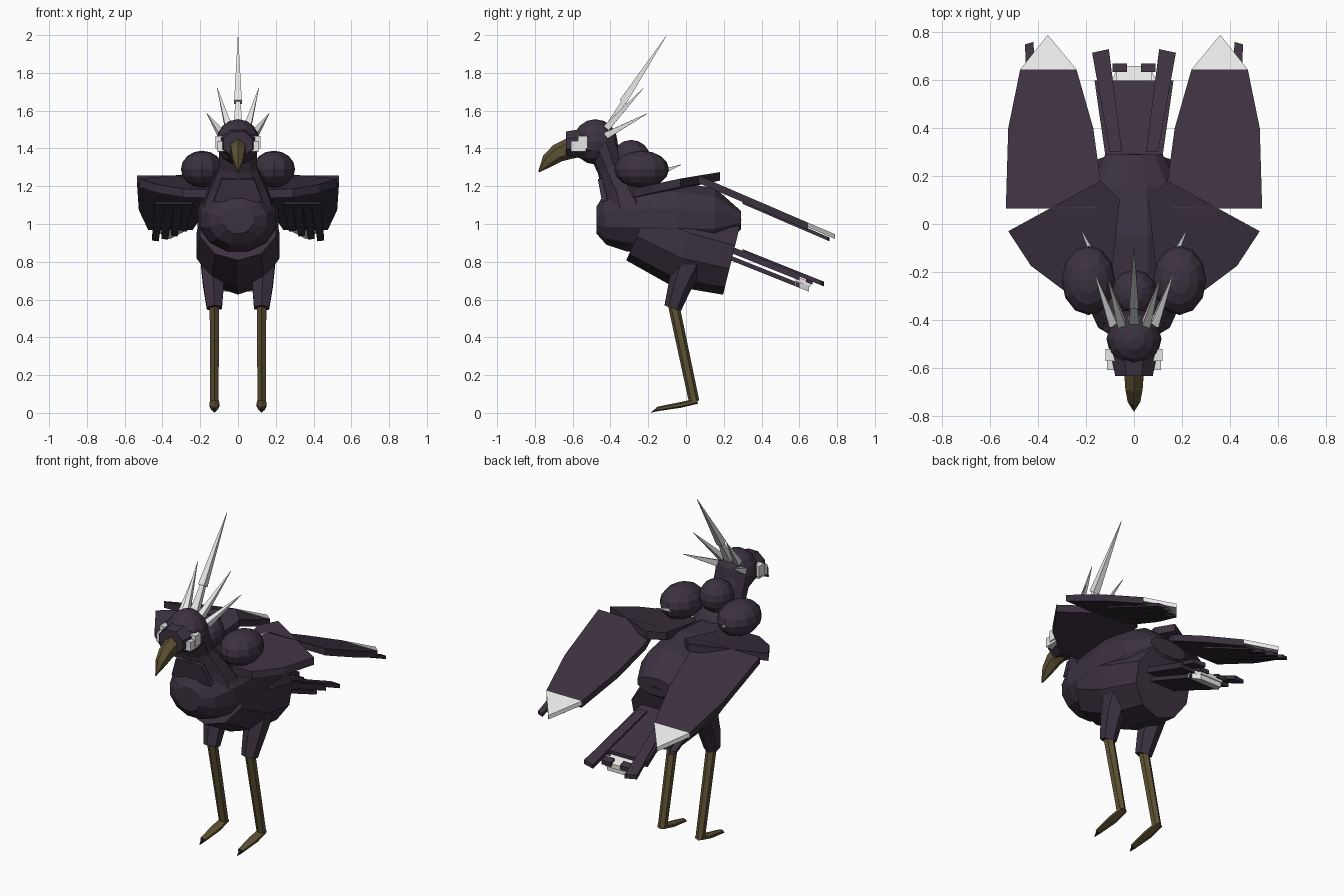
import bpy, bmesh, math
from mathutils import Vector

if "Cube" in bpy.data.objects:
    bpy.data.objects.remove(bpy.data.objects["Cube"])


def material(name, rgb):
    m = bpy.data.materials.new(name)
    m.diffuse_color = (*rgb, 1)
    m.use_nodes = True
    m.node_tree.nodes["Principled BSDF"].inputs["Base Color"].default_value = m.diffuse_color
    return m


PLUM = material("dark plum feathers", (0.044, 0.031, 0.050))
WHITE = material("white feathers", (0.80, 0.80, 0.80))
HORN = material("olive horn", (0.105, 0.082, 0.032))
BLACK = material("black claw", (0.012, 0.011, 0.012))


def finish(name, bm, mat):
    bmesh.ops.recalc_face_normals(bm, faces=bm.faces)
    me = bpy.data.meshes.new(name)
    bm.to_mesh(me)
    bm.free()
    me.materials.append(mat)
    ob = bpy.data.objects.new(name, me)
    bpy.context.collection.objects.link(ob)
    return ob


def tube(name, path, radii, n, mat):
    """Loft n-sided rings (half width, half height) along a 3D path."""
    bm = bmesh.new()
    pts = [Vector(p) for p in path]
    rings = []
    for i, p in enumerate(pts):
        d = (pts[min(i + 1, len(pts) - 1)] - pts[max(i - 1, 0)]).normalized()
        side = Vector((1, 0, 0))
        side = (side - d * side.dot(d)).normalized()
        up = d.cross(side)
        a, b = radii[i]
        k = 1 / math.cos(math.pi / n)
        angles = [2 * math.pi * (j + 0.5) / n for j in range(n)]
        rings.append([bm.verts.new(p + side * a * k * math.cos(t) + up * b * k * math.sin(t))
                      for t in angles])
    for r, q in zip(rings, rings[1:]):
        for j in range(n):
            bm.faces.new((r[j], r[(j + 1) % n], q[(j + 1) % n], q[j]))
    bm.faces.new(rings[0])
    bm.faces.new(rings[-1])
    return finish(name, bm, mat)


def ball(name, centre, size, mat, seg=12, rings=8):
    bm = bmesh.new()
    bmesh.ops.create_uvsphere(bm, u_segments=seg, v_segments=rings, radius=1)
    for v in bm.verts:
        v.co = Vector(centre) + Vector([c * s for c, s in zip(v.co, size)])
    return finish(name, bm, mat)


def plate(name, outline, height, thick, mat, s=1):
    """Slab with a plan outline, lying on a sloping height rule of x and y."""
    bm = bmesh.new()
    top = [bm.verts.new((x * s, y, height(x, y))) for x, y in outline]
    low = [bm.verts.new((x * s, y, height(x, y) - thick)) for x, y in outline]
    bm.faces.new(top)
    bm.faces.new(low)
    n = len(top)
    for i in range(n):
        bm.faces.new((top[i], top[(i + 1) % n], low[(i + 1) % n], low[i]))
    return finish(name, bm, mat)


def box(name, x, y, z, mat, s=1):
    outline = [(x[0], y[0]), (x[1], y[0]), (x[1], y[1]), (x[0], y[1])]
    return plate(name, outline, lambda a, b: z[1], z[1] - z[0], mat, s)


def spike(name, base, tip, r, mat=WHITE):
    tube(name, [base, tip], [(r, r), (0.001, 0.001)], 4, mat)


# Body: rounded breast and back, with a tilted belly barrel below
tube("breast_and_back",
     [(0, -0.475, 1.02), (0, -0.43, 1.02), (0, -0.32, 1.03), (0, -0.05, 1.03),
      (0, 0.15, 1.02), (0, 0.29, 1.02)],
     [(0.08, 0.07), (0.15, 0.13), (0.20, 0.175), (0.215, 0.19), (0.19, 0.17), (0.12, 0.05)],
     12, PLUM)
tube("belly", [(0, -0.235, 0.99), (0, 0.0, 0.885), (0, 0.245, 0.825)],
     [(0.20, 0.19), (0.22, 0.215), (0.18, 0.195)], 10, PLUM)

# Neck, collar and nape
tube("neck", [(0, -0.30, 1.08), (0, -0.34, 1.19), (0, -0.40, 1.30), (0, -0.45, 1.43)],
     [(0.19, 0.14), (0.15, 0.10), (0.10, 0.07), (0.10, 0.08)], 10, PLUM)
tube("collar", [(0, -0.43, 1.12), (0, -0.455, 1.24)], [(0.13, 0.015), (0.085, 0.012)], 4, PLUM)
ball("nape", (0, -0.29, 1.35), (0.095, 0.10, 0.095), PLUM)

# Head with face mask and hooked beak
ball("head", (0, -0.48, 1.435), (0.115, 0.118, 0.12), PLUM)
tube("face_mask", [(0, -0.50, 1.425), (0, -0.635, 1.425)],
     [(0.105, 0.085), (0.078, 0.065)], 8, PLUM)
tube("beak", [(0, -0.60, 1.405), (0, -0.68, 1.375), (0, -0.73, 1.335), (0, -0.78, 1.275)],
     [(0.042, 0.05), (0.036, 0.042), (0.026, 0.032), (0.002, 0.003)], 6, HORN)

# Crest: a two-part centre spike with smaller ones at the sides
tube("crest_stem", [(0, -0.42, 1.50), (0, -0.31, 1.68)], [(0.025, 0.018), (0.010, 0.010)], 4, WHITE)
spike("crest_blade", (0, -0.335, 1.645), (0, -0.105, 1.995), 0.020)

# Tail: fanned slabs, side feathers and a white end


def tail_height(x, y):
    return 0.865 - 0.40 * (y - 0.28)


plate("tail", [(-0.10, 0.15), (0.10, 0.15), (0.165, 0.60), (-0.165, 0.60)],
      tail_height, 0.035, PLUM)
plate("tail_end", [(-0.075, 0.58), (0.075, 0.58), (0.075, 0.66), (-0.075, 0.66)],
      lambda x, y: tail_height(x, y) - 0.02, 0.025, WHITE)
plate("under_tail", [(-0.08, 0.2), (0.08, 0.2), (0.10, 0.60), (-0.10, 0.60)],
      lambda x, y: tail_height(x, y) - 0.05, 0.025, PLUM)
plate("under_tail_end", [(-0.10, 0.58), (0.10, 0.58), (0.07, 0.65), (-0.07, 0.65)],
      lambda x, y: tail_height(x, y) - 0.045, 0.03, WHITE)


def arm_height(x, y):
    return 1.18 + 0.20 * (y + 0.28) + 0.02 * x


def wing_height(x, y):
    return 1.255 - 0.43 * (y - 0.07)


for s, side in ((1, "right"), (-1, "left")):
    # Eyes: stepped white patches
    box(side + "_eye_lower", (0.07, 0.112), (-0.61, -0.53), (1.385, 1.44), WHITE, s)
    box(side + "_eye_upper", (0.07, 0.119), (-0.572, -0.522), (1.40, 1.465), WHITE, s)

    # Side crest spikes and shoulder plume
    spike(side + "_crest_inner", (0.05 * s, -0.42, 1.51), (0.11 * s, -0.225, 1.72), 0.018)
    spike(side + "_crest_outer", (0.085 * s, -0.42, 1.47), (0.165 * s, -0.205, 1.585), 0.018)
    spike(side + "_shoulder_plume", (0.165 * s, -0.14, 1.27), (0.22 * s, -0.025, 1.315), 0.014)

    # Shoulder and wing
    ball(side + "_shoulder", (0.19 * s, -0.235, 1.29), (0.112, 0.145, 0.098), PLUM)
    plate(side + "_upper_wing",
          [(0.10, -0.28), (0.29, -0.28), (0.43, -0.175), (0.525, -0.03), (0.14, 0.18), (0.06, 0.10)],
          arm_height, 0.045, PLUM, s)
    plate(side + "_wing",
          [(0.535, 0.065), (0.16, 0.065), (0.14, 0.18), (0.17, 0.40), (0.24, 0.645),
           (0.475, 0.645), (0.525, 0.40)], wing_height, 0.04, PLUM, s)
    plate(side + "_wing_tip", [(0.24, 0.645), (0.36, 0.79), (0.475, 0.645)],
          wing_height, 0.025, WHITE, s)
    # Loose feathers under the wing
    for i, (x, end) in enumerate(((0.27, 0.64), (0.32, 0.70), (0.37, 0.74), (0.42, 0.76))):
        plate(f"{side}_wing_feather_{i}",
              [(x - 0.03, 0.30), (x + 0.02, 0.30), (x + 0.035, end - 0.01), (x, end)],
              lambda a, b: wing_height(a, b) - 0.03, 0.02, PLUM, s)

    # Outer tail feather and small feathers over the white end
    plate(side + "_tail_feather", [(0.05, 0.30), (0.10, 0.30), (0.175, 0.715), (0.105, 0.73)],
          lambda x, y: tail_height(x, y) + 0.01, 0.025, PLUM, s)
    plate(side + "_tail_notch", [(0.03, 0.635), (0.09, 0.635), (0.09, 0.67), (0.03, 0.67)],
          lambda x, y: tail_height(x, y) - 0.005, 0.025, PLUM, s)

    # Leg
    tube(side + "_thigh", [(0.135 * s, 0.02, 0.80), (0.13 * s, -0.03, 0.68), (0.125 * s, -0.07, 0.555)],
         [(0.062, 0.07), (0.055, 0.055), (0.04, 0.04)], 6, PLUM)
    tube(side + "_shank", [(0.125 * s, -0.065, 0.57), (0.125 * s, 0.043, 0.06)],
         [(0.025, 0.026), (0.022, 0.024)], 6, HORN)
    tube(side + "_foot", [(0.125 * s, 0.06, 0.062), (0.125 * s, -0.03, 0.042), (0.125 * s, -0.155, 0.020)],
         [(0.022, 0.012), (0.027, 0.013), (0.016, 0.010)], 6, HORN)
    spike(side + "_claw", (0.125 * s, -0.15, 0.019), (0.125 * s, -0.185, 0.002), 0.010, BLACK)
